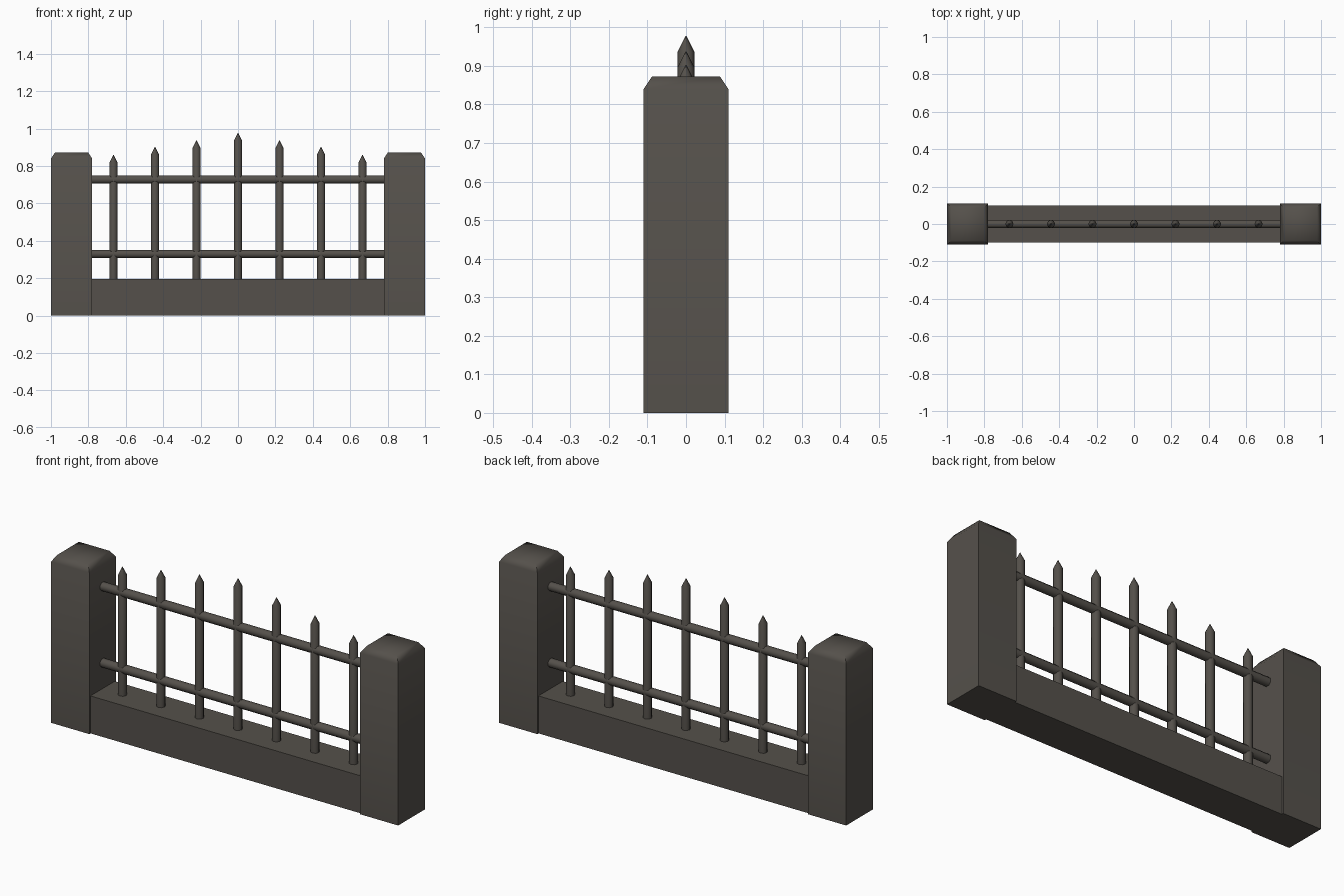
import bpy, bmesh, math

if "Cube" in bpy.data.objects:
    bpy.data.objects.remove(bpy.data.objects["Cube"])

stone = bpy.data.materials.new("dark warm grey")
stone.diffuse_color = (0.09, 0.081, 0.07, 1)
stone.use_nodes = True
stone.node_tree.nodes["Principled BSDF"].inputs["Base Color"].default_value = stone.diffuse_color


def add_object(name, bm, smooth=None):
    bmesh.ops.recalc_face_normals(bm, faces=bm.faces)
    mesh = bpy.data.meshes.new(name)
    bm.to_mesh(mesh)
    bm.free()
    mesh.materials.append(stone)
    ob = bpy.data.objects.new(name, mesh)
    bpy.context.collection.objects.link(ob)
    if smooth:
        bpy.ops.object.select_all(action='DESELECT')
        ob.select_set(True)
        bpy.context.view_layer.objects.active = ob
        bpy.ops.object.shade_smooth_by_angle(angle=math.radians(smooth))
    return ob


def loft(name, rings, smooth=None):
    """Join a stack of rings of equal length and cap both ends."""
    bm = bmesh.new()
    loops = [[bm.verts.new(p) for p in ring] for ring in rings]
    n = len(loops[0])
    for a, b in zip(loops, loops[1:]):
        for i in range(n):
            j = (i + 1) % n
            bm.faces.new((a[i], a[j], b[j], b[i]))
    bm.faces.new(loops[0])
    bm.faces.new(loops[-1])
    return add_object(name, bm, smooth)


def rect(cx, hx, hy, z):
    return [(cx - hx, -hy, z), (cx + hx, -hy, z), (cx + hx, hy, z), (cx - hx, hy, z)]


def circle(r, sides=8, turn=0.0):
    return [(r * math.cos(turn + 2 * math.pi * i / sides),
             r * math.sin(turn + 2 * math.pi * i / sides)) for i in range(sides)]


# stone pillars with softly shaded chamfered tops
for side, label in ((-1, "left"), (1, "right")):
    cx = side * 0.89
    loft(label + "_pillar", [rect(cx, 0.11, 0.11, 0), rect(cx, 0.11, 0.11, 0.84),
                             rect(cx, 0.088, 0.088, 0.873)], smooth=60)

# low wall between the pillars
loft("base_wall", [rect(0, 0.78, 0.10, 0), rect(0, 0.78, 0.10, 0.195)])

# horizontal rails
for z, label in ((0.33, "lower"), (0.728, "upper")):
    loft(label + "_rail", [[(x, u, z + v) for u, v in circle(0.023, 8, math.pi / 8)]
                           for x in (-0.785, 0.785)], smooth=50)

# upright bars with pointed tips, tallest in the middle
tops = (0.978, 0.938, 0.903, 0.86)
for k in range(-3, 4):
    x, top = k * 0.222, tops[abs(k)]
    levels = ((0.19, 0.022), (top - 0.042, 0.022), (top, 0.001))
    loft("upright_bar", [[(x + u, v, z) for u, v in circle(r)] for z, r in levels], smooth=50)
